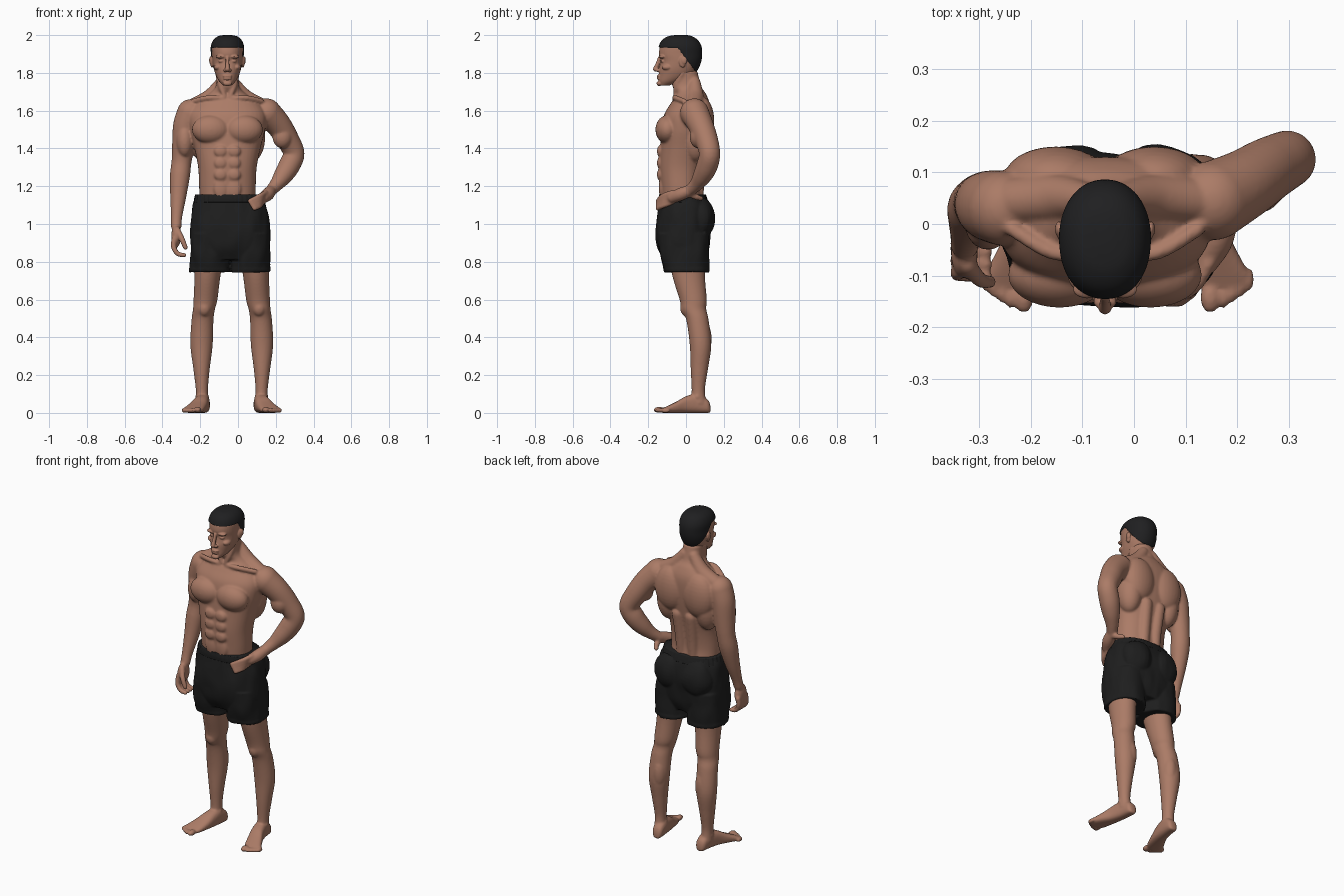
import bpy
import bmesh
import math
from mathutils import Vector, Matrix, noise

default_cube = bpy.data.objects.get("Cube")
if default_cube:
    bpy.data.objects.remove(default_cube, do_unlink=True)

MIDDLE = -.056        # centre line of head and torso
LEG_AXIS = -.033      # centre line between the legs
SHORTS_AXIS = -.042   # centre line of the shorts
SIDES = {"right": -1, "left": 1}


def make_material(name, colour):
    material = bpy.data.materials.new(name)
    material.use_nodes = True
    material.diffuse_color = (*colour, 1)
    shader = material.node_tree.nodes["Principled BSDF"]
    shader.inputs["Base Color"].default_value = (*colour, 1)
    shader.inputs["Roughness"].default_value = .8
    return material


skin = make_material("brown skin", (.41, .2, .135))
black_cloth = make_material("black cloth", (.013, .013, .013))
black_hair = make_material("black hair", (.014, .014, .015))


def spline(rows, steps=6):
    """Catmull-Rom interpolation of rows of numbers."""
    rows = [Vector(row) for row in rows]
    padded = [rows[0]] + rows + [rows[-1]]
    result = []
    for a, b, c, d in zip(padded, padded[1:], padded[2:], padded[3:]):
        for step in range(steps):
            t = step / steps
            result.append(b + (c - a) * (t / 2) + (a * 2 - b * 5 + c * 4 - d) * (t * t / 2)
                          + (b * 3 - a - c * 3 + d) * (t ** 3 / 2))
    return result + [rows[-1]]


def loft(bm, rings, power=2, sides=40):
    """Closed tube through rings given as centre and two half axes."""
    def bend(value):
        return math.copysign(abs(value) ** (2 / power), value)
    loops = []
    for centre, across, along in rings:
        angles = [math.tau * i / sides for i in range(sides)]
        loops.append([bm.verts.new(centre + across * bend(math.cos(a)) + along * bend(math.sin(a)))
                      for a in angles])
    for lower, upper in zip(loops, loops[1:]):
        for i in range(sides):
            j = (i + 1) % sides
            bm.faces.new((lower[i], lower[j], upper[j], upper[i]))
    bm.faces.new(loops[0][::-1])
    bm.faces.new(loops[-1])


def stack(bm, rows, power=2.3, sides=40, grow=0):
    """Horizontal slices: height, x, front, back, half width."""
    loft(bm, [(Vector((x, (front + back) / 2, z)), Vector((half + grow, 0, 0)),
               Vector((0, (back - front) / 2 + grow, 0)))
              for z, x, front, back, half in spline(rows)], power, sides)


def blob(bm, centre, radii):
    place = Matrix.Translation(centre) @ Matrix.Diagonal((*radii, 1))
    bmesh.ops.create_uvsphere(bm, u_segments=24, v_segments=16, radius=1, matrix=place)


def limb(bm, points):
    """Round tube along points of x, y, z, radius, with round ends."""
    path = spline(points)
    rings = []
    for i, point in enumerate(path):
        before, after = path[max(i - 1, 0)], path[min(i + 1, len(path) - 1)]
        tangent = (after.xyz - before.xyz).normalized()
        across = tangent.cross(Vector((0, 1, 0))).normalized()
        rings.append((point.xyz, across * point.w, tangent.cross(across) * point.w))
    loft(bm, rings, sides=24)
    for end in (path[0], path[-1]):
        blob(bm, end.xyz, (end.w, end.w, end.w))


def finish(name, bm, material, voxel=0, passes=0):
    bmesh.ops.recalc_face_normals(bm, faces=bm.faces)
    for face in bm.faces:
        face.smooth = True
    mesh = bpy.data.meshes.new(name)
    bm.to_mesh(mesh)
    bm.free()
    mesh.materials.append(material)
    result = bpy.data.objects.new(name, mesh)
    bpy.context.collection.objects.link(result)
    if voxel:
        remesh = result.modifiers.new("fuse", "REMESH")
        remesh.mode = "VOXEL"
        remesh.voxel_size = voxel
        remesh.use_smooth_shade = True
        relax = result.modifiers.new("relax", "SMOOTH")
        relax.factor = .5
        relax.iterations = passes
    return result


# Torso with neck
bm = bmesh.new()
stack(bm, [(1, MIDDLE, -.12, .1, .15), (1.12, MIDDLE, -.13, .09, .148), (1.2, MIDDLE, -.136, .08, .15),
           (1.3, MIDDLE, -.143, .09, .155), (1.4, MIDDLE, -.138, .11, .175), (1.5, MIDDLE, -.13, .125, .2),
           (1.58, MIDDLE, -.115, .13, .205), (1.64, MIDDLE, -.08, .125, .17), (1.69, MIDDLE, -.052, .105, .1),
           (1.73, MIDDLE, -.072, .08, .062), (1.81, MIDDLE, -.08, .06, .058)])
for side in SIDES.values():
    def at(offset, y, z):
        return MIDDLE + side * offset, y, z
    blob(bm, at(.088, -.098, 1.5), (.1, .064, .076))      # chest muscle
    blob(bm, at(.095, .09, 1.54), (.1, .06, .13))         # shoulder blade
    blob(bm, at(.13, .05, 1.46), (.07, .075, .13))        # flank muscle
    limb(bm, [(*at(.04, .06, 1.12), .03), (*at(.04, .068, 1.25), .034), (*at(.045, .09, 1.4), .036)])
    limb(bm, [(*at(.03, .045, 1.75), .032), (*at(.09, .05, 1.67), .045), (*at(.17, .045, 1.625), .045)])
    limb(bm, [(*at(.02, -.058, 1.665), .012), (*at(.1, -.056, 1.668), .014), (*at(.18, -.01, 1.65), .014)])
    limb(bm, [(*at(.05, -.02, 1.8), .016), (*at(.035, -.05, 1.73), .015), (*at(.014, -.058, 1.675), .011)])
    for level in range(3):
        blob(bm, at(.036, -.138, 1.385 - level * .062), (.034, .016, .031))
    blob(bm, at(.036, -.13, 1.19), (.036, .014, .055))

# Hanging arm
limb(bm, [(-.25, .03, 1.588, .073), (-.275, .035, 1.52, .069), (-.288, .04, 1.42, .061),
          (-.299, .042, 1.33, .053), (-.308, .03, 1.25, .053), (-.317, .005, 1.14, .042),
          (-.325, -.025, 1.04, .03), (-.327, -.04, .99, .028)])
blob(bm, (-.282, 0, 1.44), (.045, .05, .085))
blob(bm, (-.328, -.058, .935), (.026, .047, .06))
for finger in range(4):
    y = -.02 - finger * .024
    limb(bm, [(-.338, y, .92, .015), (-.34, y - .005, .875, .014),
              (-.318, y - .008, .842, .013), (-.284, y - .01, .835, .012)])
limb(bm, [(-.322, -.08, .97, .017), (-.297, -.108, .92, .015), (-.278, -.112, .875, .013)])

# Arm with the hand on the hip
limb(bm, [(.152, .045, 1.588, .077), (.21, .075, 1.53, .068), (.258, .105, 1.455, .062),
          (.296, .125, 1.375, .056), (.272, .112, 1.31, .057), (.238, .086, 1.255, .05),
          (.204, .055, 1.21, .037), (.174, .02, 1.177, .03)])
blob(bm, (.235, .065, 1.46), (.052, .045, .06))
limb(bm, [(.174, .02, 1.177, .03), (.158, -.03, 1.157, .034), (.135, -.07, 1.14, .03)])
for finger in range(4):
    drop = finger * .017
    limb(bm, [(.145 - drop / 3, -.075, 1.165 - drop, .014), (.115, -.122, 1.148 - drop, .014),
              (.062 + drop / 2, -.15, 1.122 - drop * .8, .012)])
limb(bm, [(.17, .01, 1.165, .018), (.163, .05, 1.145, .016), (.145, .08, 1.135, .013)])
finish("torso_and_arms", bm, skin, .006, 7)

# Legs with feet
for name, side in SIDES.items():
    bm = bmesh.new()

    def out(offset):
        return LEG_AXIS + side * offset
    leg_rows = [(.95, .11, -.11, .11, .09), (.745, .127, -.077, .1, .07), (.6, .139, -.034, .11, .063),
                (.55, .147, -.024, .107, .058), (.49, .155, .002, .12, .058), (.36, .16, .02, .134, .059),
                (.23, .16, .025, .116, .043), (.12, .158, .03, .1, .032), (.05, .156, .025, .11, .034)]
    stack(bm, [(z, out(offset), *rest) for z, offset, *rest in leg_rows], 2)
    blob(bm, (out(.145), .005, .555), (.036, .036, .045))    # kneecap
    blob(bm, (out(.145), .088, .39), (.042, .048, .1))       # calf
    blob(bm, (out(.157), .06, .085), (.037, .022, .022))     # ankle bones
    foot_rows = [(.13, .146, .035, .014), (.115, .147, .07, .03), (.06, .153, .1, .036),
                 (0, .165, .088, .041), (-.05, .183, .06, .048), (-.1, .203, .036, .053),
                 (-.125, .21, .024, .045)]
    loft(bm, [(Vector((out(offset), y, top / 2)), Vector((half, 0, 0)), Vector((0, 0, top / 2)))
              for y, offset, top, half in spline(foot_rows)], 2.6)
    blob(bm, (out(.18), -.142, .016), (.019, .03, .016))     # big toe
    for toe in range(4):
        blob(bm, (out(.206 + toe * .016), -.14 + toe * .011, .013), (.011, .024, .013))
    finish(name + "_leg", bm, skin, .006, 4)

# Head
head_rows = [(1.733, MIDDLE, -.14, -.09, .022), (1.755, MIDDLE, -.145, -.03, .043),
             (1.785, MIDDLE, -.144, .03, .06), (1.82, MIDDLE, -.142, .058, .072),
             (1.862, MIDDLE, -.134, .074, .079), (1.9, MIDDLE, -.143, .079, .081),
             (1.94, MIDDLE, -.137, .075, .081), (1.97, MIDDLE, -.12, .056, .068),
             (1.988, MIDDLE, -.088, .026, .044), (1.994, MIDDLE, -.05, 0, .015)]
bm = bmesh.new()
stack(bm, head_rows, 2.15)
limb(bm, [(MIDDLE, -.14, 1.88, .009), (MIDDLE, -.15, 1.85, .01), (MIDDLE, -.162, 1.82, .013)])
blob(bm, (MIDDLE, -.142, 1.744), (.024, .014, .014))          # chin
blob(bm, (MIDDLE, -.144, 1.783), (.026, .011, .007))          # upper lip
blob(bm, (MIDDLE, -.143, 1.77), (.023, .011, .007))           # lower lip
for side in SIDES.values():
    blob(bm, (MIDDLE + side * .012, -.15, 1.814), (.01, .012, .009))   # nostril
    blob(bm, (MIDDLE + side * .035, -.126, 1.886), (.028, .018, .01))  # brow
    blob(bm, (MIDDLE + side * .032, -.122, 1.862), (.016, .012, .009)) # eyelid
    blob(bm, (MIDDLE + side * .05, -.098, 1.83), (.022, .03, .017))    # cheekbone
    blob(bm, (MIDDLE + side * .082, -.018, 1.858), (.01, .019, .03))   # ear
    blob(bm, (MIDDLE + side * .088, -.01, 1.866), (.009, .016, .022))
finish("head", bm, skin, .0035, 3)

# Short hair: a slightly larger skull tucked under the skin below the hairline
HAIRLINE, SLOPE, TEMPLE = 1.937, 1.4, -.04
bm = bmesh.new()
stack(bm, [row for row in head_rows if row[0] > 1.78], 2.15, sides=56, grow=.007)
for normal in ((0, 0, 1), (0, SLOPE, 1)):
    bmesh.ops.bisect_plane(bm, geom=bm.verts[:] + bm.edges[:] + bm.faces[:],
                           plane_co=(0, TEMPLE, HAIRLINE), plane_no=normal)
skull_centre = Vector((MIDDLE, -.03, 1.9))
for vert in bm.verts:
    edge = HAIRLINE - SLOPE * max(vert.co.y - TEMPLE, 0)
    if vert.co.z < edge - .0005:
        vert.co = skull_centre.lerp(vert.co, .86)
    else:
        vert.co.z += .006 * max(vert.co.z - HAIRLINE, 0) / .057
finish("hair", bm, black_hair)

# Shorts
bm = bmesh.new()
stack(bm, [(1.15, -.046, -.137, .1, .176), (1.1, -.045, -.145, .125, .194), (1.04, SHORTS_AXIS, -.154, .135, .205),
           (.96, SHORTS_AXIS, -.162, .132, .211), (.88, SHORTS_AXIS, -.152, .125, .211),
           (.81, SHORTS_AXIS, -.12, .1, .19)], 2.4, 72)
for side in SIDES.values():
    x = SHORTS_AXIS + side * .108
    stack(bm, [(.95, x, -.145, .12, .1), (.85, x, -.138, .122, .104), (.78, x, -.122, .12, .105),
               (.745, x, -.112, .118, .105)], 2.3, 56)
    stack(bm, [(.745, x, -.115, .121, .107), (.765, x, -.12, .122, .108)], 2.3, 56)   # hem
    blob(bm, (SHORTS_AXIS + side * .088, .08, 1.03), (.1, .072, .11))
bmesh.ops.recalc_face_normals(bm, faces=bm.faces)
bm.normal_update()
for vert in bm.verts:
    x, y, z = vert.co
    vert.co += vert.normal * noise.noise(Vector((x * 18, y * 18, z * 9))) * .007
finish("shorts", bm, black_cloth, .006, 2)

# Gathered waistband
bm = bmesh.new()
stack(bm, [(1.115, -.046, -.144, .118, .187), (1.135, -.046, -.144, .112, .184),
           (1.157, -.046, -.14, .104, .178)], 2.4, 160)
for vert in bm.verts:
    turn = math.atan2(vert.co.y, vert.co.x - MIDDLE)
    vert.co.xy *= 1 + .012 * math.cos(turn * 40)
finish("waistband", bm, black_cloth)
